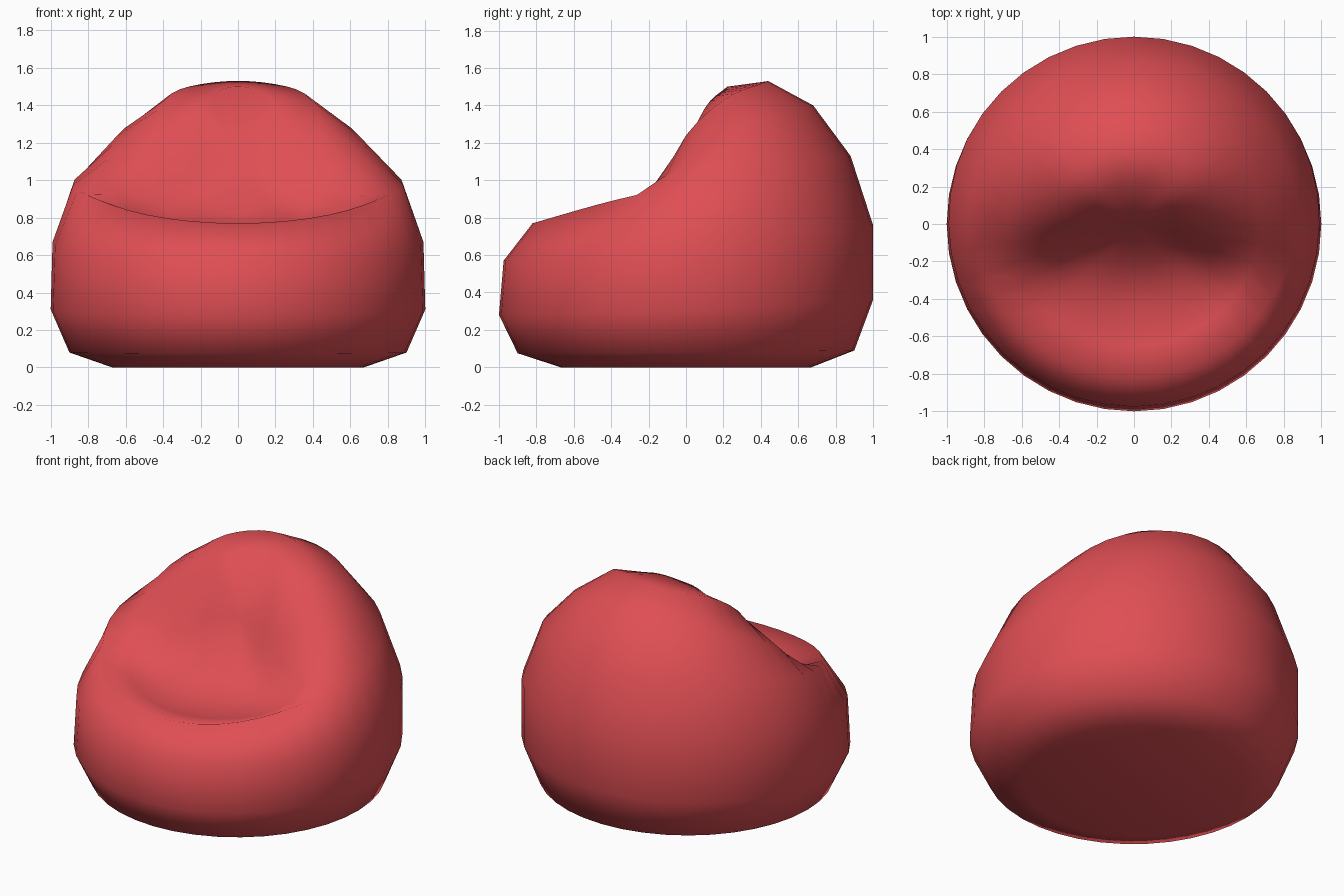
import bpy, bmesh, math

if "Cube" in bpy.data.objects:
    bpy.data.objects.remove(bpy.data.objects["Cube"])

SEGMENTS = 40

# Each ring: radius and height at five stations from front (-y) over the side to back (+y)
RINGS = [
    ([.67, .67, .67, .67, .67], [0, 0, 0, 0, 0]),
    ([.90, .90, .90, .90, .90], [.075, .077, .08, .085, .09]),
    ([1.0, 1.0, 1.0, 1.0, 1.0], [.28, .29, .31, .335, .36]),
    ([.975, .985, .99, 1.0, 1.0], [.57, .61, .67, .72, .76]),
    ([.82, .83, .88, .88, .88], [.77, .885, .975, 1.06, 1.13]),
    ([.65, .66, .68, .68, .68], [.74, .82, 1.12, 1.29, 1.40]),
    ([.43, .44, .44, .44, .44], [.73, .85, 1.24, 1.44, 1.53]),
    ([.22, .22, .22, .22, .22], [.82, .95, 1.18, 1.40, 1.50]),
]
POLE_Z = 1.14


def blend(values, s):
    """Smooth curve through five stations; s runs from -1 (front) to 1 (back)."""
    t = (s + 1) * 2
    i = min(int(t), 3)
    f = t - i
    p = [2 * values[0] - values[1]] + values + [2 * values[4] - values[3]]
    a, b, c, d = p[i:i + 4]
    return b + .5 * f * (c - a + f * (2 * a - 5 * b + 4 * c - d + f * (3 * (b - c) + d - a)))


# Bean bag body: stacked rings, closed by a flat base and a fan in the middle of the seat
bm = bmesh.new()
rings = []
for radii, heights in RINGS:
    ring = []
    for k in range(SEGMENTS):
        a = 2 * math.pi * k / SEGMENTS
        s = max(-1.0, min(1.0, math.sin(a)))
        r = blend(radii, s)
        ring.append(bm.verts.new((r * math.cos(a), r * math.sin(a), blend(heights, s))))
    rings.append(ring)

for low, high in zip(rings, rings[1:]):
    for k in range(SEGMENTS):
        n = (k + 1) % SEGMENTS
        bm.faces.new((low[k], low[n], high[n], high[k]))

pole = bm.verts.new((0, 0, POLE_Z))
base = bm.verts.new((0, 0, 0))
for k in range(SEGMENTS):
    n = (k + 1) % SEGMENTS
    bm.faces.new((rings[-1][k], rings[-1][n], pole))
    bm.faces.new((rings[0][n], rings[0][k], base))

for face in bm.faces:
    face.smooth = True

mesh = bpy.data.meshes.new("bean_bag_chair")
bm.to_mesh(mesh)
bm.free()

# Red fabric
fabric = bpy.data.materials.new("red fabric")
fabric.diffuse_color = (.74, .077, .088, 1)
fabric.use_nodes = True
fabric.node_tree.nodes["Principled BSDF"].inputs["Base Color"].default_value = fabric.diffuse_color
mesh.materials.append(fabric)

chair = bpy.data.objects.new("bean_bag_chair", mesh)
bpy.context.collection.objects.link(chair)
